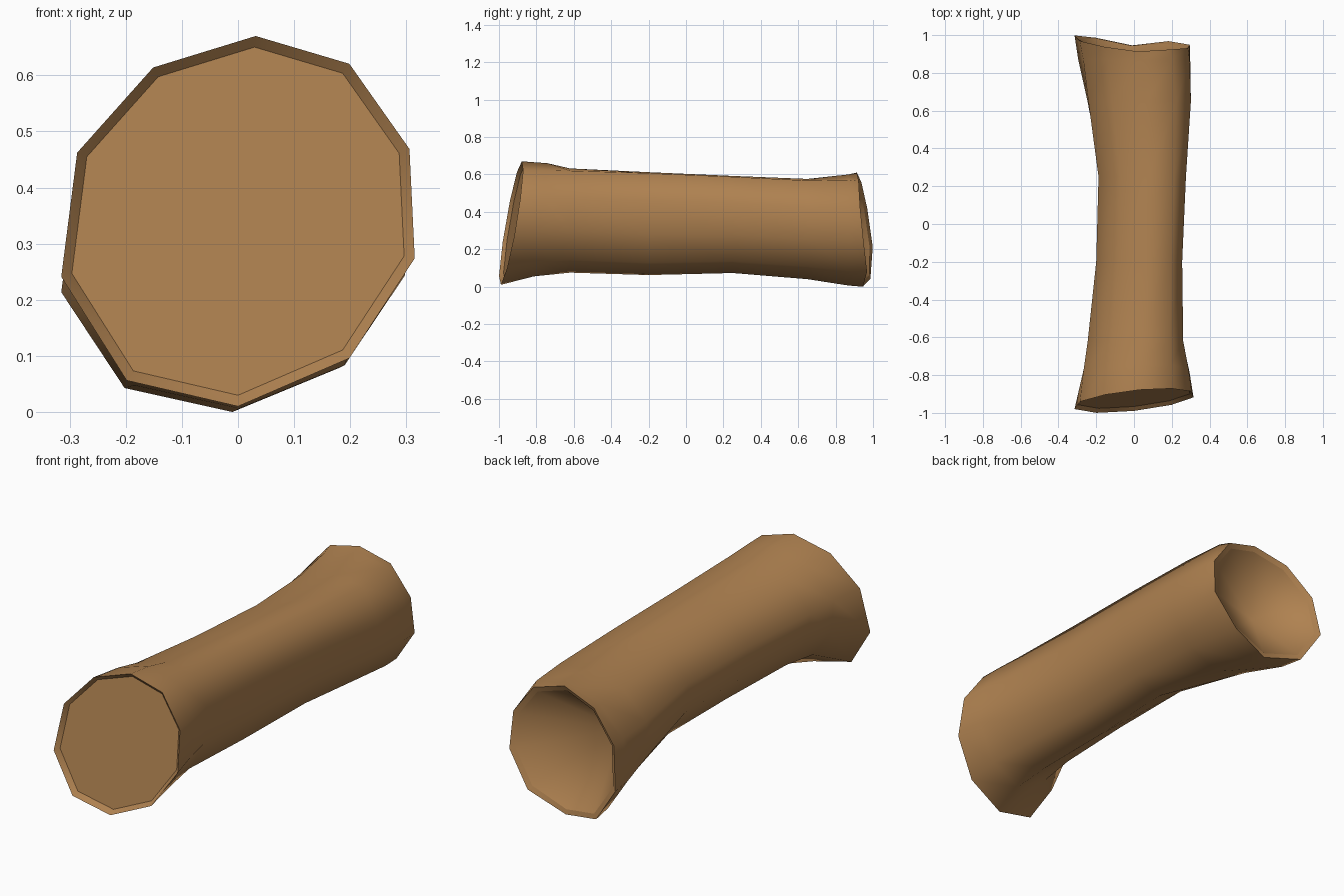
import bpy, bmesh, math

if "Cube" in bpy.data.objects:
    bpy.data.objects.remove(bpy.data.objects["Cube"])

# Ten-sided outlines, normalised to -1..1 (x, z)
END = [(0.10, 1.0), (0.63, 0.85), (0.97, 0.39), (1.0, -0.20), (0.63, -0.74),
       (0.0, -1.0), (-0.63, -0.86), (-1.0, -0.30), (-0.91, 0.37), (-0.48, 0.83)]
# The trunk is fuller at its upper right and flatter at its lower left
TRUNK = [(0.15, 1.0), (0.74, 0.98), (1.0, 0.45), (0.98, -0.20), (0.63, -0.76),
         (0.08, -1.0), (-0.48, -0.68), (-0.88, -0.20), (-1.0, 0.35), (-0.50, 0.83)]

bark = bpy.data.materials.new("bark brown")
bark.diffuse_color = (0.43, 0.222, 0.081, 1.0)
bark.use_nodes = True
bark.node_tree.nodes["Principled BSDF"].inputs["Base Color"].default_value = bark.diffuse_color


def blend(upper, lower):
    """Mix END (0) and TRUNK (1), separately for the upper and lower points."""
    out = []
    for i, (e, t) in enumerate(zip(END, TRUNK)):
        k = upper if i < 4 else lower
        out.append((e[0] + (t[0] - e[0]) * k, e[1] + (t[1] - e[1]) * k))
    return out


def ring(outline, x0, x1, z0, z1, y_of, scale=1.0):
    """Outline fitted to a box, with y given by a rule of x and z."""
    cx, cz = (x0 + x1) / 2, (z0 + z1) / 2
    pts = []
    for u, v in outline:
        x = cx + u * (x1 - x0) / 2 * scale
        z = cz + v * (z1 - z0) / 2 * scale
        pts.append((x, y_of(x, z), z))
    return pts


def front_y(x, z):
    return -0.935 + 0.165 * (z - 0.34) + 0.09 * x


def back_y(x, z):
    y = 0.955 - 0.1 * x - 0.13 * (z - 0.305)
    if x > 0.1:
        y += 0.02 - 0.08 * max(0.0, 0.3 - z)
    return y - 0.05 * max(0.0, 1 - z / 0.08)      # worn lower lip


FRONT = (-0.315, 0.315, 0.01, 0.67)
BACK = (-0.315, 0.295, 0.0, 0.61)

# Front rim, outer bark, back rim, in order along the surface
rings = [ring(END, *FRONT, lambda x, z: front_y(x, z) + 0.02, 0.94),
         ring(END, *FRONT, front_y)]
for y, tilt, shape, x0, x1, z0, z1 in [
        (-0.78, 0.12, (0.15, 0.9), -0.268, 0.295, 0.055, 0.66),
        (-0.62, 0, (0.8, 1), -0.245, 0.262, 0.075, 0.632),
        (-0.20, 0, (1, 1), -0.20, 0.255, 0.062, 0.612),
        (0.25, 0, (1, 0.8), -0.192, 0.275, 0.073, 0.592),
        (0.65, 0, (0.9, 0.35), -0.258, 0.302, 0.04, 0.576)]:
    rings.append(ring(blend(*shape), x0, x1, z0, z1,
                      lambda x, z: y + tilt * (z - 0.34)))
rings.append(ring(blend(0.4, 0), -0.295, 0.30, 0.006, 0.60, lambda x, z: 0.87))
back_start = len(rings)
rings.append(ring(END, *BACK, back_y))
rings.append(ring(END, *BACK, lambda x, z: back_y(x, z) - 0.015, 0.92))

bm = bmesh.new()
loops = [[bm.verts.new(p) for p in r] for r in rings]
n = len(END)
for a, b in zip(loops, loops[1:]):
    for i in range(n):
        j = (i + 1) % n
        bm.faces.new((a[i], a[j], b[j], b[i])).smooth = True

# Flat cut front and funnel-shaped hollow at the back
bm.faces.new(loops[0])
tip = bm.verts.new((-0.14, 0.70, 0.36))
for i in range(n):
    bm.faces.new((loops[-1][i], loops[-1][(i + 1) % n], tip)).smooth = True
bmesh.ops.recalc_face_normals(bm, faces=bm.faces)

# Crisp rim edges
for k in (0, 1, back_start, back_start + 1):
    for i in range(n):
        e = bm.edges.get((loops[k][i], loops[k][(i + 1) % n]))
        e.smooth = False

mesh = bpy.data.meshes.new("hollow_log")
bm.to_mesh(mesh)
bm.free()
mesh.materials.append(bark)
log = bpy.data.objects.new("hollow_log", mesh)
bpy.context.collection.objects.link(log)
